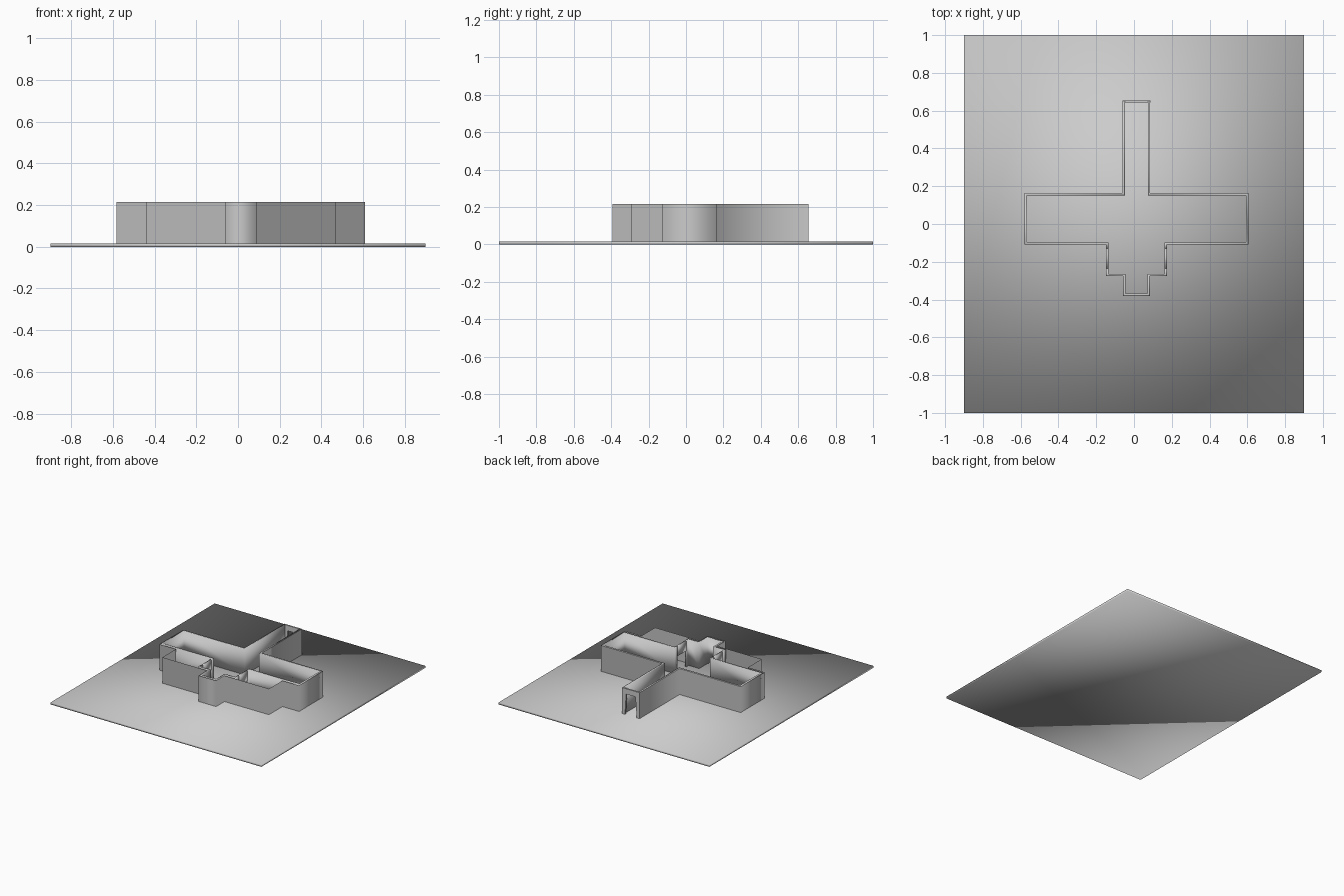
import bpy, bmesh

cube = bpy.data.objects.get("Cube")
if cube:
    bpy.data.objects.remove(cube, do_unlink=True)

MID_X = 0.013     # symmetry line of the building
BASE, TOP = 0.012, 0.216
DOOR_TOP = 0.14

grey = bpy.data.materials.new("plain grey")
grey.use_nodes = True
COLOUR = (0.6, 0.6, 0.6, 1)
grey.diffuse_color = COLOUR
grey.node_tree.nodes["Principled BSDF"].inputs["Base Color"].default_value = COLOUR


def finish(bm, name):
    mesh = bpy.data.meshes.new(name)
    bm.to_mesh(mesh)
    bm.free()
    mesh.materials.append(grey)
    for p in mesh.polygons:
        p.use_smooth = True
    ob = bpy.data.objects.new(name, mesh)
    bpy.context.collection.objects.link(ob)
    return ob


def mirrored(half):
    """Half outline (distance from the middle, y) to a full path, anticlockwise."""
    left = [(MID_X - d, y) for d, y in half]
    right = [(MID_X + d, y) for d, y in reversed(half)]
    return left + right


def wall(name, half, door_steps=()):
    """Vertical wall along a path; listed steps keep only a lintel over a door."""
    path = mirrored(half)
    last = len(path) - 2
    bm = bmesh.new()
    for i, (a, b) in enumerate(zip(path, path[1:])):
        z = DOOR_TOP if i in door_steps or last - i in door_steps else BASE
        bm.faces.new([bm.verts.new(c) for c in
                      ((*a, z), (*b, z), (*b, TOP), (*a, TOP))])
    bmesh.ops.remove_doubles(bm, verts=bm.verts, dist=0.0005)
    return finish(bm, name)


# Ground slab
bm = bmesh.new()
bmesh.ops.create_cube(bm, size=1)
for v in bm.verts:
    v.co = (v.co.x * 1.8, v.co.y * 2, (v.co.z + 0.5) * 0.016)
finish(bm, "ground_slab")

# Outer skin, a single sheet with no roof
wall("outer_wall", [
    (0.075, 0.655), (0.075, 0.167), (0.597, 0.167), (0.597, -0.126),
    (0.455, -0.126), (0.455, -0.291), (0.075, -0.291), (0.075, -0.393)])

# Inner wall, with a doorway on each side into the front rooms
inner = wall("inner_wall", [
    (0.067, 0.65), (0.067, 0.158), (0.586, 0.158), (0.586, -0.103),
    (0.155, -0.103), (0.155, -0.13), (0.155, -0.235), (0.155, -0.27),
    (0.065, -0.27), (0.065, -0.375)], door_steps=(5,))
solid = inner.modifiers.new("thickness", 'SOLIDIFY')
solid.thickness = 0.012
solid.offset = 0
solid.use_even_offset = True
bpy.ops.object.select_all(action='DESELECT')
inner.select_set(True)
bpy.context.view_layer.objects.active = inner
bpy.ops.object.shade_smooth_by_angle()

# Rear portal with a tapered opening
outline = mirrored([(0.05, BASE), (0.04, 0.175)])
outline = [outline[1], outline[0], (MID_X - 0.075, BASE), (MID_X - 0.075, TOP),
           (MID_X + 0.075, TOP), (MID_X + 0.075, BASE), outline[3], outline[2]]
bm = bmesh.new()
face = bm.faces.new([bm.verts.new((x, 0.655, z)) for x, z in outline])
ext = bmesh.ops.extrude_face_region(bm, geom=[face])
for v in ext["geom"]:
    if isinstance(v, bmesh.types.BMVert):
        v.co.y -= 0.012
bmesh.ops.recalc_face_normals(bm, faces=bm.faces)
portal = finish(bm, "rear_portal")
for p in portal.data.polygons:
    p.use_smooth = False
